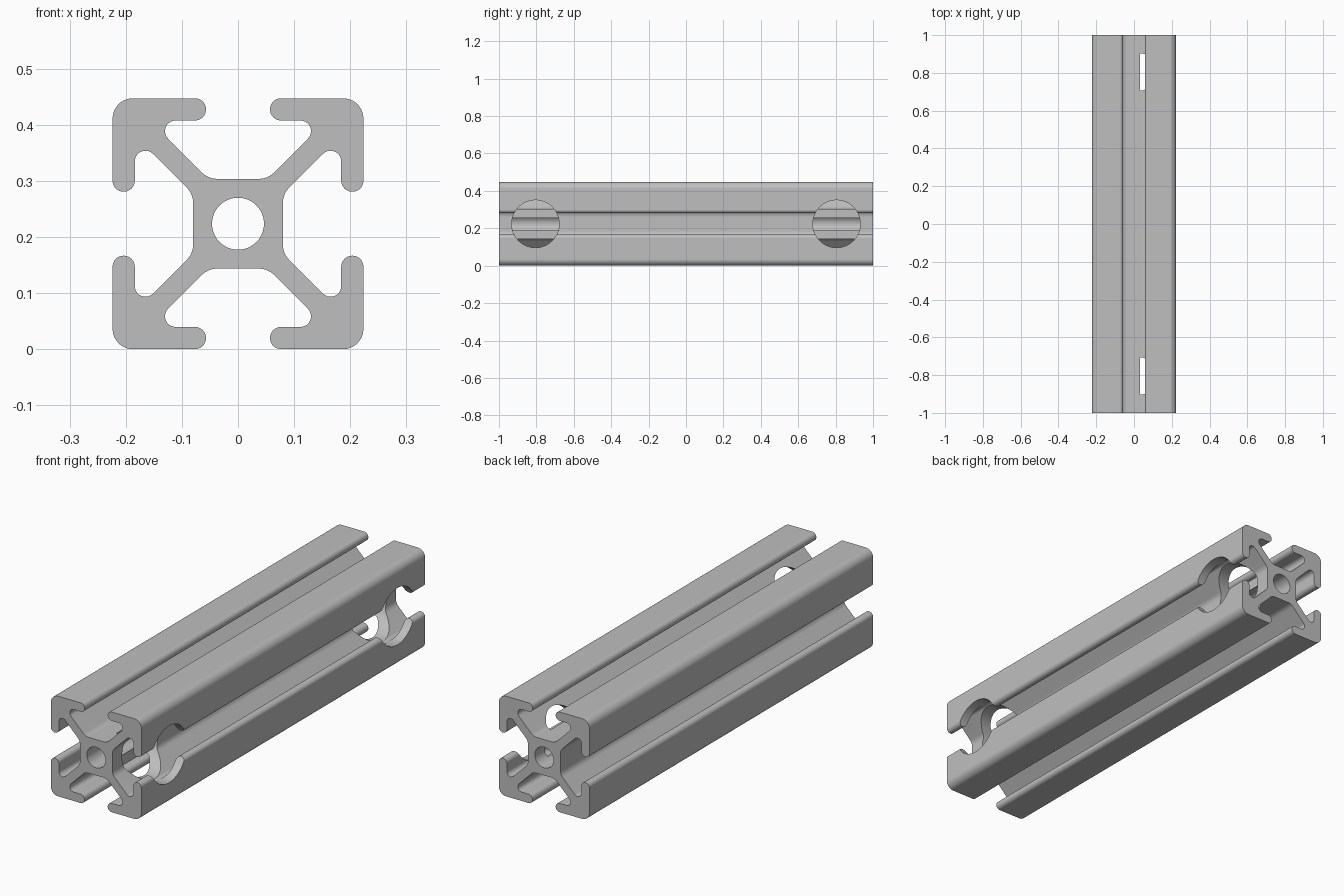
import bpy
import bmesh
import math
from mathutils import Vector, Matrix

HALF = 0.2235      # half the section width, also the axis height
WEB = 0.08         # half width of the central block
LIP = 0.184        # inner face of the slot lips
TIP = 0.057        # half opening of each slot
ARM = 0.027        # offset of the diagonal arm faces

default = bpy.data.objects.get("Cube")
if default:
    bpy.data.objects.remove(default, do_unlink=True)

metal = bpy.data.materials.new("grey_aluminium")
metal.use_nodes = True
colour = (0.52, 0.52, 0.52, 1)
metal.diffuse_color = colour
metal.node_tree.nodes["Principled BSDF"].inputs["Base Color"].default_value = colour


def fillet(corners, steps=10):
    """Round every corner (point, radius) of a closed 2D outline."""
    outline = []
    for i, (p, r) in enumerate(corners):
        a = (corners[i - 1][0] - p).normalized()
        b = (corners[(i + 1) % len(corners)][0] - p).normalized()
        half = a.angle(b) / 2
        centre = p + (a + b).normalized() * (r / math.sin(half))
        start = p + a * (r / math.tan(half)) - centre
        end = p + b * (r / math.tan(half)) - centre
        sweep = math.atan2(start.x * end.y - start.y * end.x, start.dot(end))
        for k in range(steps + 1):
            t = sweep * k / steps
            c, s = math.cos(t), math.sin(t)
            outline.append(centre + Vector((start.x * c - start.y * s,
                                            start.x * s + start.y * c)))
    return outline


def new_object(name, bm):
    bmesh.ops.recalc_face_normals(bm, faces=bm.faces)
    mesh = bpy.data.meshes.new(name)
    bm.to_mesh(mesh)
    bm.free()
    mesh.materials.append(metal)
    obj = bpy.data.objects.new(name, mesh)
    bpy.context.collection.objects.link(obj)
    return obj


def cutter(name, radius, length, location, axis):
    bm = bmesh.new()
    turn = Matrix.Rotation(math.pi / 2, 4, axis)
    bmesh.ops.create_cone(bm, cap_ends=True, segments=64, radius1=radius,
                          radius2=radius, depth=length,
                          matrix=Matrix.Translation(location) @ turn)
    obj = new_object(name, bm)
    obj.hide_render = True
    return obj


# Half of one quarter section, then mirrored over the diagonal
half = [(Vector((WEB - ARM, WEB)), 0.038),
        (Vector((LIP - ARM, LIP)), 0.019),
        (Vector((TIP, LIP)), 0.0196),
        (Vector((TIP, HALF)), 0.0196)]
quarter = half + [(Vector((HALF, HALF)), 0.036)]
quarter += [(Vector((p.y, p.x)), r) for p, r in reversed(half)]

# Four quarters, turned clockwise to follow the outline
corners = []
for q in range(4):
    turn = Matrix.Rotation(-q * math.pi / 2, 2)
    corners += [(turn @ p, r) for p, r in quarter]

# Slotted rail: section swept along y
bm = bmesh.new()
section = bm.faces.new([bm.verts.new((p.x, -1, p.y + HALF)) for p in fillet(corners)])
sweep = bmesh.ops.extrude_face_region(bm, geom=[section], use_keep_orig=True)
bmesh.ops.translate(bm, vec=(0, 2, 0),
                    verts=[v for v in sweep["geom"] if isinstance(v, bmesh.types.BMVert)])
rail = new_object("slotted_rail", bm)

# Lengthwise bore and two flat-bottomed side holes
FLOOR, REACH = 0.033, 0.3
cutters = [cutter("bore_cutter", 0.0463, 2.2, (0, 0, HALF), 'X')]
for side in (-1, 1):
    cutters.append(cutter("side_hole_cutter", 0.127, REACH,
                          (FLOOR + REACH / 2, side * 0.805, HALF), 'Y'))

bpy.ops.object.select_all(action='DESELECT')
rail.select_set(True)
bpy.context.view_layer.objects.active = rail
for tool in cutters:
    cut = rail.modifiers.new(tool.name, 'BOOLEAN')
    cut.operation = 'DIFFERENCE'
    cut.solver = 'EXACT'
    cut.object = tool
    bpy.ops.object.modifier_apply(modifier=cut.name)
    bpy.data.objects.remove(tool, do_unlink=True)

# Smooth rounds with crisp edges and clean flats
bpy.ops.object.shade_smooth_by_angle(angle=math.radians(25))
weighted = rail.modifiers.new("clean_flats", 'WEIGHTED_NORMAL')
weighted.keep_sharp = True
